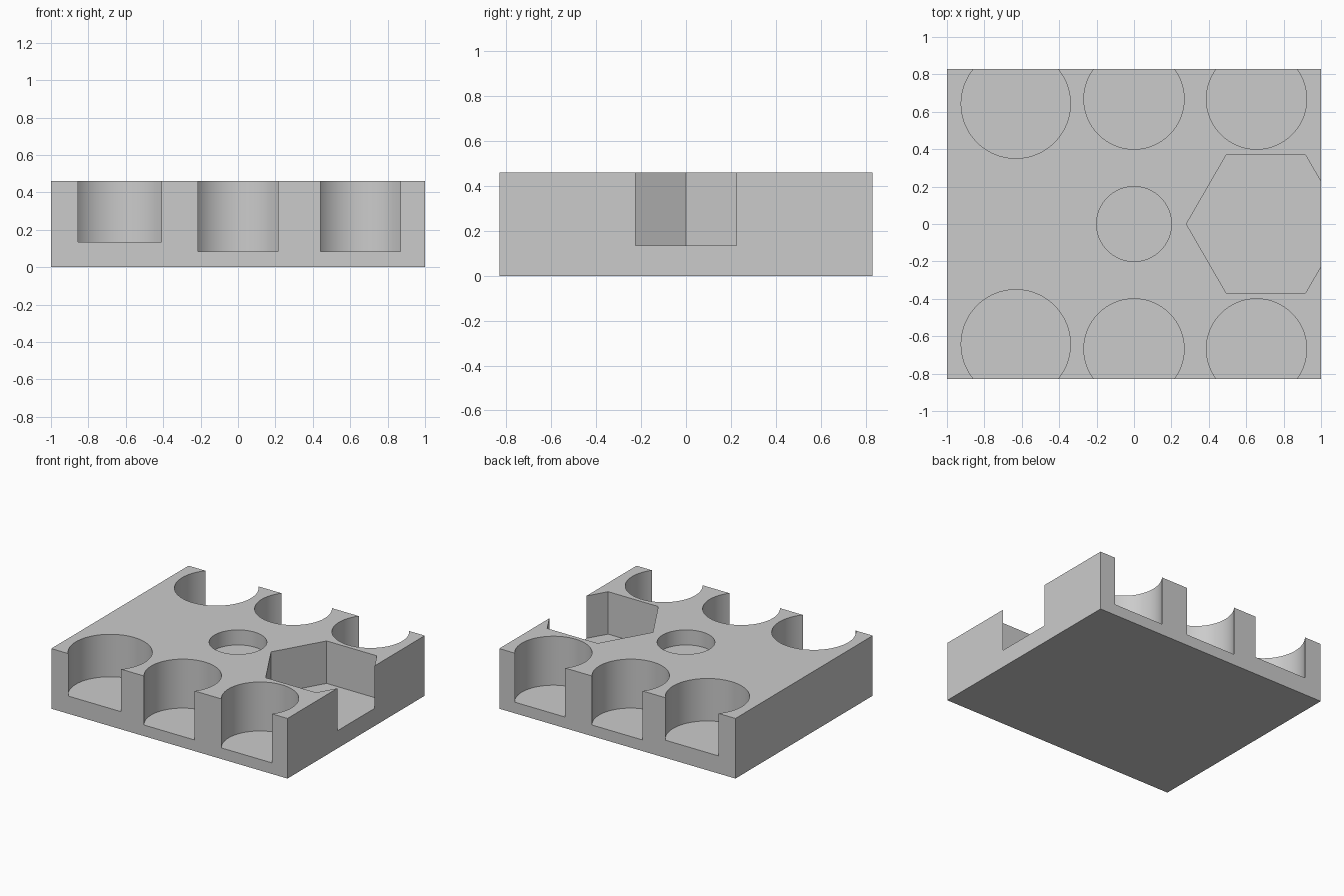
import bpy
import math

cube = bpy.data.objects.get("Cube")
if cube:
    bpy.data.objects.remove(cube, do_unlink=True)

HEIGHT = 0.46

grey = bpy.data.materials.new("plain grey")
grey.use_nodes = True
colour = (0.6, 0.6, 0.6, 1)
grey.diffuse_color = colour
grey.node_tree.nodes["Principled BSDF"].inputs["Base Color"].default_value = colour

# Solid tray block
bpy.ops.mesh.primitive_cube_add(size=1, location=(0, 0, HEIGHT / 2))
tray = bpy.context.object
tray.name = "tray_block"
tray.scale = (2, 1.66, HEIGHT)
bpy.ops.object.transform_apply(location=True, rotation=False, scale=True)
tray.data.materials.append(grey)


def cut_pocket(name, x, y, radius, floor, sides=96):
    """Sink an upright prism pocket from the top down to the floor height."""
    top = HEIGHT + 0.1
    bpy.ops.mesh.primitive_cylinder_add(
        vertices=sides, radius=radius, depth=top - floor,
        location=(x, y, (top + floor) / 2), rotation=(0, 0, math.pi / 2))
    cutter = bpy.context.object
    cutter.name = name
    cutter.hide_render = True
    cutter.data.materials.append(grey)
    mod = tray.modifiers.new(name, 'BOOLEAN')
    mod.operation = 'DIFFERENCE'
    mod.solver = 'EXACT'
    mod.object = cutter
    bpy.context.view_layer.objects.active = tray
    bpy.ops.object.modifier_apply(modifier=name)
    bpy.data.objects.remove(cutter, do_unlink=True)


# Round pockets open to the front and back edges
for side, label in ((-1, "front"), (1, "back")):
    cut_pocket(label + "_large_pocket", -0.632, side * 0.643, 0.292, 0.135)
    cut_pocket(label + "_middle_pocket", 0, side * 0.668, 0.268, 0.085)
    cut_pocket(label + "_end_pocket", 0.655, side * 0.668, 0.268, 0.085)

# Shallow centre pocket and hexagonal pocket open to the left side
cut_pocket("centre_pocket", 0, 0, 0.2, 0.345)
cut_pocket("hexagon_pocket", 0.705, 0, 0.425, 0.135, sides=6)

# Smooth round walls, crisp edges
bpy.ops.object.select_all(action='DESELECT')
tray.select_set(True)
bpy.context.view_layer.objects.active = tray
bpy.ops.object.shade_smooth_by_angle(angle=math.radians(30))
